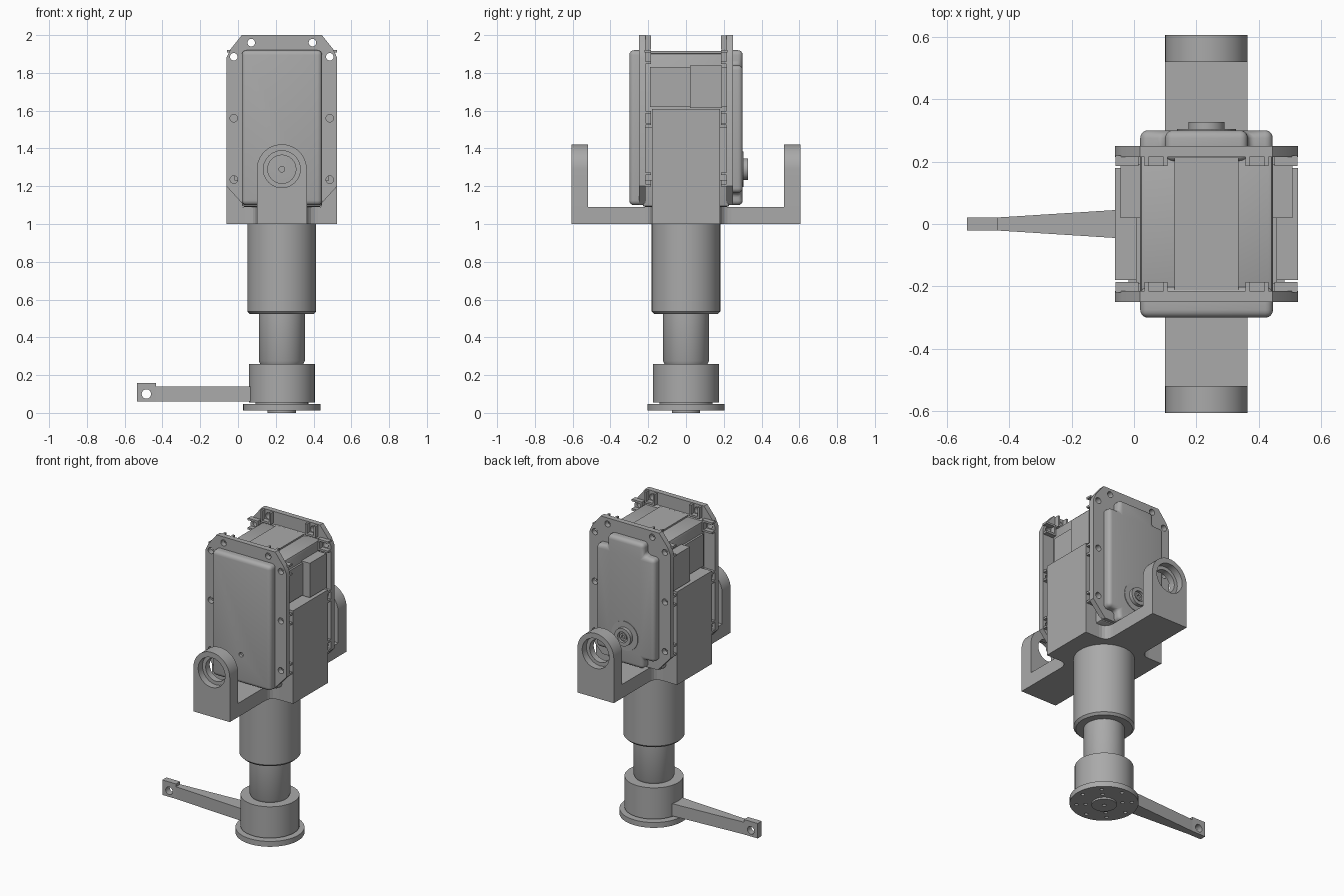
import bpy, bmesh, math
from mathutils import Vector

if "Cube" in bpy.data.objects:
    bpy.data.objects.remove(bpy.data.objects["Cube"], do_unlink=True)

grey = bpy.data.materials.new("plain grey")
grey.use_nodes = True
GREY = (0.40, 0.40, 0.40, 1)
grey.diffuse_color = GREY
grey.node_tree.nodes["Principled BSDF"].inputs["Base Color"].default_value = GREY

CX = 0.232      # shared vertical axis
PIVOT = 1.29    # height of the tilt axis
MAPS = {"x": lambda u, v, w: (w, u, v),
        "y": lambda u, v, w: (u, w, v),
        "z": lambda u, v, w: (u, v, w)}


def select(ob):
    bpy.ops.object.select_all(action="DESELECT")
    ob.select_set(True)
    bpy.context.view_layer.objects.active = ob


def finish(name, bm):
    bmesh.ops.recalc_face_normals(bm, faces=bm.faces)
    me = bpy.data.meshes.new(name)
    bm.to_mesh(me)
    bm.free()
    ob = bpy.data.objects.new(name, me)
    bpy.context.collection.objects.link(ob)
    me.materials.append(grey)
    return ob


def prism(name, pts, axis, a, b):
    """Extrude an outline along an axis from a to b."""
    bm = bmesh.new()
    low, high = [[bm.verts.new(MAPS[axis](u, v, w)) for u, v in pts] for w in (a, b)]
    bm.faces.new(low)
    bm.faces.new(high)
    n = len(pts)
    for i in range(n):
        j = (i + 1) % n
        bm.faces.new((low[i], low[j], high[j], high[i]))
    return finish(name, bm)


def box(name, x, y, z):
    return prism(name, [(x[0], y[0]), (x[1], y[0]), (x[1], y[1]), (x[0], y[1])], "z", *z)


def circle(u, v, r, n=24, start=0, sweep=2 * math.pi):
    return [(u + r * math.cos(start + sweep * i / n), v + r * math.sin(start + sweep * i / n))
            for i in range(n)]


def fillet(pts, radii, n=5):
    """Round the corners of an outline."""
    out = []
    for i, p in enumerate(pts):
        if not radii[i]:
            out.append(p)
            continue
        c, a, b = Vector(p), Vector(pts[i - 1]), Vector(pts[(i + 1) % len(pts)])
        a, b = c + (a - c).normalized() * radii[i], c + (b - c).normalized() * radii[i]
        for k in range(n + 1):
            t = k / n
            out.append(tuple(a * (1 - t) ** 2 + c * 2 * t * (1 - t) + b * t * t))
    return out


def lathe(name, profile, n=48):
    """Turn a closed (radius, height) profile about the shared axis."""
    bm = bmesh.new()
    rings = [[bm.verts.new((u, v, z)) for u, v in circle(CX, 0, r, n)] for r, z in profile]
    for lo, hi in zip(rings, rings[1:]):
        for i in range(n):
            j = (i + 1) % n
            bm.faces.new((lo[i], lo[j], hi[j], hi[i]))
    bm.faces.new(rings[0])
    bm.faces.new(rings[-1])
    return smooth(finish(name, bm))


def cut(ob, cutters):
    for c in cutters:
        c.hide_render = True
        mod = ob.modifiers.new("cut", "BOOLEAN")
        mod.object, mod.operation, mod.solver = c, "DIFFERENCE", "EXACT"
        select(ob)
        bpy.ops.object.modifier_apply(modifier=mod.name)
        bpy.data.objects.remove(c, do_unlink=True)
    return ob


def bevel(ob, width, segments=4):
    mod = ob.modifiers.new("bevel", "BEVEL")
    mod.width, mod.segments, mod.limit_method = width, segments, "ANGLE"
    select(ob)
    bpy.ops.object.modifier_apply(modifier=mod.name)
    return smooth(ob)


def smooth(ob):
    select(ob)
    bpy.ops.object.shade_smooth_by_angle(angle=math.radians(35))
    return ob


def hole(u, v, r, axis, a, b):
    return prism("cutter", circle(u, v, r), axis, a, b)


def mirror_x(pts):
    return pts + [(2 * CX - u, v) for u, v in reversed(pts)]


# Base disc with its bolt circles
disc = lathe("base_disc", [(0.205, 0.012), (0.205, 0.047)])
spots = circle(CX, 0, 0.165, 8) + circle(CX, 0, 0.11, 4, math.pi / 4)
cut(disc, [hole(u, v, 0.011, "z", -0.1, 0.035) for u, v in spots])
smooth(disc)
hub = lathe("base_hub", [(0.075, 0), (0.075, 0.02)])
smooth(cut(hub, [hole(CX, 0, 0.012, "z", -0.1, 0.012)]))
lathe("base_neck", [(0.14, 0.04), (0.14, 0.06)])

# Column
lathe("collar", [(0.175, 0.055), (0.175, 0.26)])
lathe("shaft", [(0.112, 0.255), (0.122, 0.275), (0.122, 0.53)])
lathe("column_sleeve", [(0.168, 0.523), (0.182, 0.537), (0.182, 1.0)])

# Tapered lever with a stepped end
lever = prism("lever_arm", [(0.12, -0.056), (0.12, 0.056), (-0.435, 0.021), (-0.435, -0.021)],
              "z", 0.06, 0.14)
tip = box("lever_tip", (-0.534, -0.435), (-0.021, 0.021), (0.06, 0.158))
smooth(cut(tip, [hole(-0.485, 0.1, 0.025, "y", -0.1, 0.1)]))

# Bracket base: wide centre with two arms, filleted where they meet
half = [(CX - 0.293, -0.18), (CX - 0.132, -0.18), (CX - 0.132, -0.605)]
quarter = mirror_x(half)
outline = quarter + [(u, -v) for u, v in reversed(quarter)]
radii = [0, 0.06, 0, 0, 0.06, 0] * 2
prism("bracket_base", fillet(outline, radii), "z", 1.0, 1.09)
for side, (x0, x1) in {"right": (-0.061, 0.025), "left": (0.44, 0.525)}.items():
    box(side + "_bracket_wall", (x0, x1), (-0.18, 0.18), (1.0, 1.61))

# Upright ears with stepped bearing holes
ear = [(CX + 0.132, 1.0)] + circle(CX, PIVOT, 0.132, 24, 0, math.pi)
ear += [(CX - 0.132, PIVOT), (CX - 0.132, 1.0)]
for side, s in (("front", -1), ("back", 1)):
    ob = prism(side + "_ear", ear, "y", s * 0.518, s * 0.605)
    cut(ob, [hole(CX, PIVOT, 0.098, "y", s * 0.56, s * 0.7),
             hole(CX, PIVOT, 0.075, "y", s * 0.4, s * 0.7)])
    smooth(ob)

# Motor body
bevel(box("motor_body", (0.02, 0.445), (-0.23, 0.23), (1.09, 1.905)), 0.015, 2)
box("top_lid", (0.13, 0.334), (-0.225, 0.225), (1.88, 1.915))
for side, s in (("right", -1), ("left", 1)):
    def span(a, b):
        return tuple(sorted((CX + s * a, CX + s * b)))
    box(side + "_connector", span(0.2, 0.275), (0.02, 0.19), (1.615, 1.84))
    box(side + "_connector_base", span(0.2, 0.225), (-0.19, 0.22), (1.62, 1.83))
    box(side + "_side_panel", span(0.2, 0.25), (-0.215, 0.215), (1.23, 1.51))

# Flanges with bolt holes and nut pockets
edge = mirror_x([(0.03, 1.1), (-0.061, 1.2), (-0.061, 1.88), (-0.04, 1.925), (0.02, 2.0)])
bolts = [(0.07, 1.96)] + [(-0.022, z) for z in (1.885, 1.56, 1.235)]
bolts += [(2 * CX - u, v) for u, v in bolts]
for side, s in (("front", -1), ("back", 1)):
    flange = prism(side + "_flange", edge, "y", s * 0.215, s * 0.25)
    cut(flange, [hole(u, v, 0.02, "y", s * 0.1, s * 0.4) for u, v in bolts])
    smooth(flange)
    for i, (u, v) in enumerate(bolts):
        y = tuple(sorted((s * 0.185, s * 0.22)))
        w = 0.037
        pocket = box(f"{side}_nut_pocket_{i + 1}", (u - w, u + w), y, (v - w, v + w))
        inner = 0.024
        # Pocket opens away from the body
        if v > 1.9:
            c = box("cutter", (u - inner, u + inner), (-1, 1), (v - inner, v + 1))
        else:
            d = 1 if u > CX else -1
            xs = tuple(sorted((u - d * inner, u + d)))
            c = box("cutter", xs, (-1, 1), (v - inner, v + inner))
        cut(pocket, [c])

# Rounded covers
front = prism("front_cover", [(0.02, 1.1), (0.445, 1.1), (0.445, 1.92), (0.02, 1.92)],
              "y", -0.30, -0.20)
bevel(front, 0.025)
smooth(cut(front, [hole(CX, PIVOT, 0.015, "y", -0.4, -0.28)]))
notched = mirror_x([(0.1, 1.1), (0.1, 1.165), (0.02, 1.165), (0.02, 1.84), (0.1, 1.84), (0.1, 1.92)])
bevel(prism("back_cover", notched, "y", 0.20, 0.30), 0.025)

# Output boss on the back
prism("boss_plate", circle(CX, PIVOT, 0.095, 40), "y", 0.295, 0.304)
boss = prism("output_boss", circle(CX, PIVOT, 0.058, 32), "y", 0.295, 0.327)
smooth(cut(boss, [hole(CX, PIVOT, 0.035, "y", 0.31, 0.4)]))
screw = prism("output_screw", circle(CX, PIVOT, 0.024), "y", 0.295, 0.322)
smooth(cut(screw, [hole(CX, PIVOT, 0.012, "y", 0.312, 0.4)]))
